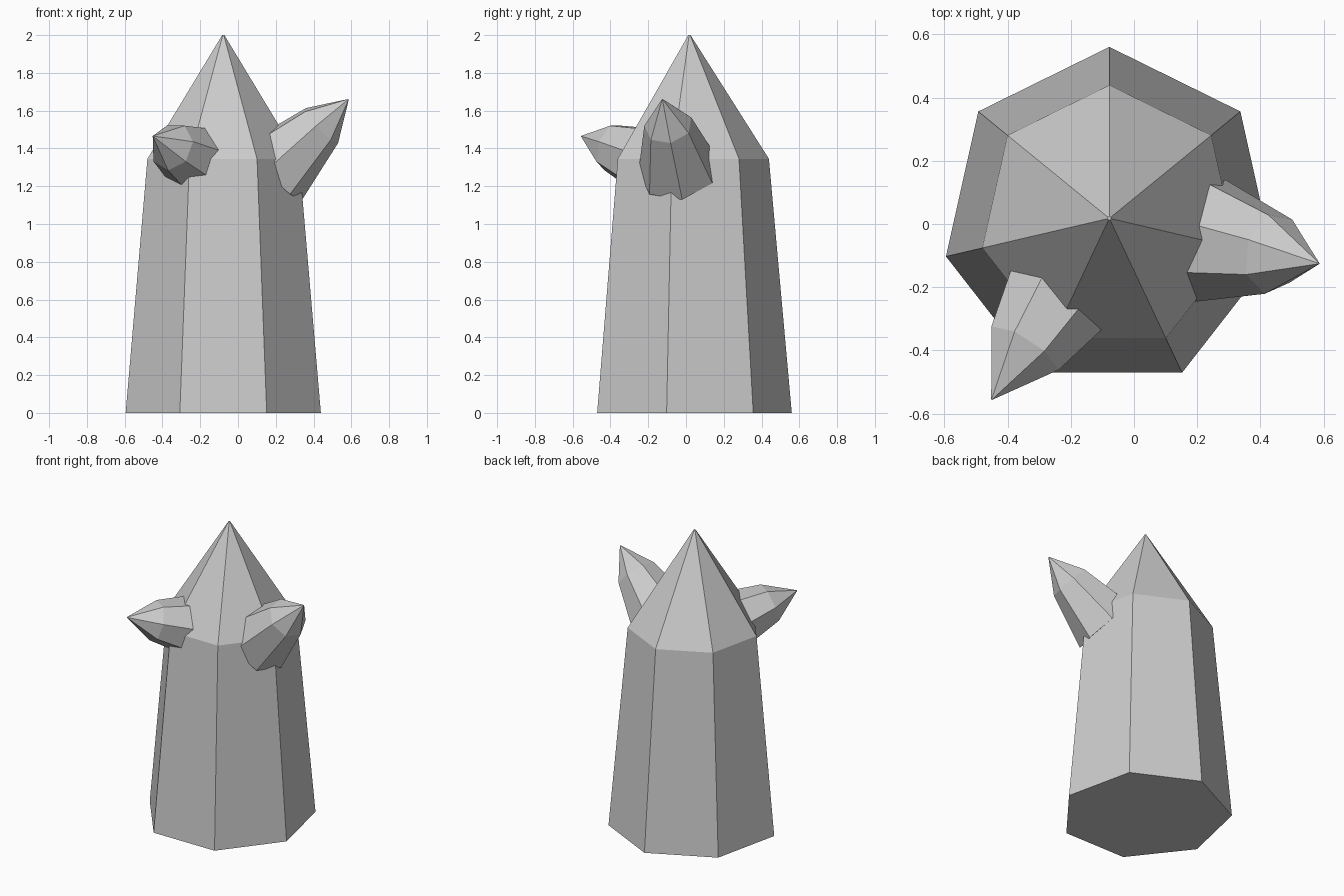
import bpy
import bmesh
from math import sin, cos, pi, radians
from mathutils import Vector, Matrix

if "Cube" in bpy.data.objects:
    bpy.data.objects.remove(bpy.data.objects["Cube"])

SIDES = 7
CENTER = Vector((-0.078, 0.018, 0))


def crystal(name, rings, phase, matrix):
    """Faceted prism lofted through rings of (height, x radius, y radius)."""
    bm = bmesh.new()
    loops = []
    for z, rx, ry in rings:
        angles = [phase + 2 * pi * i / SIDES for i in range(SIDES)]
        loops.append([bm.verts.new((rx * cos(a), ry * sin(a), z)) for a in angles])
    for lo, hi in zip(loops, loops[1:]):
        for i in range(SIDES):
            j = (i + 1) % SIDES
            bm.faces.new((lo[i], lo[j], hi[j], hi[i]))
    bm.faces.new(loops[0][::-1])
    bm.faces.new(loops[-1])
    bm.transform(matrix)
    bmesh.ops.recalc_face_normals(bm, faces=bm.faces)
    mesh = bpy.data.meshes.new(name)
    bm.to_mesh(mesh)
    bm.free()
    obj = bpy.data.objects.new(name, mesh)
    bpy.context.collection.objects.link(obj)
    return obj


def side_crystal(name, tip, elevation, phase, tip_length):
    """Small crystal growing radially out of the main one, ending at tip."""
    tip = Vector(tip)
    out = Vector((tip.x - CENTER.x, tip.y - CENTER.y, 0)).normalized()
    e = radians(elevation)
    axis = out * cos(e) + Vector((0, 0, sin(e)))
    up = Vector((0, 0, cos(e))) - out * sin(e)
    rot = Matrix((up, axis.cross(up), axis)).transposed().to_4x4()
    rings = [(-tip_length - 0.35, 0.216, 0.216),
             (-tip_length, 0.13, 0.13),
             (0, 0.002, 0.002)]
    return crystal(name, rings, radians(phase), Matrix.Translation(tip) @ rot)


# Main upright crystal
crystal("main_crystal",
        [(0, 0.53, 0.542), (1.345, 0.412, 0.421), (2, 0.006, 0.006)],
        pi / 2, Matrix.Translation(CENTER))

# Two offshoots
side_crystal("right_crystal", (0.585, -0.125, 1.66), 43, -12, 0.204)
side_crystal("front_crystal", (-0.45, -0.555, 1.465), 17, 180 / SIDES, 0.194)
